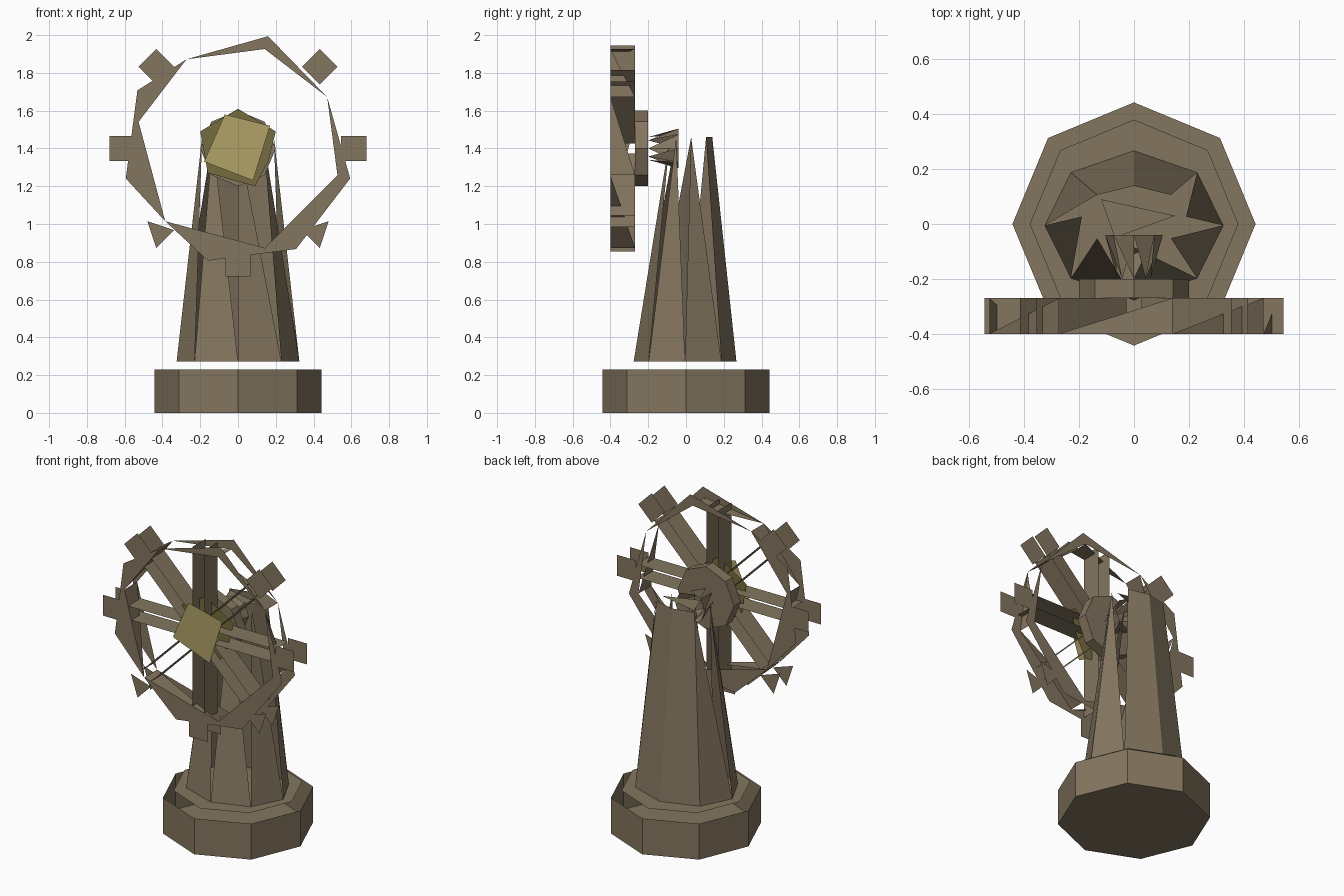
import bpy
from math import sin, cos, radians

cube = bpy.data.objects.get("Cube")
if cube:
    bpy.data.objects.remove(cube)


def material(name, rgb):
    mat = bpy.data.materials.new(name)
    mat.use_nodes = True
    color = (*rgb, 1)
    mat.diffuse_color = color
    shader = next(n for n in mat.node_tree.nodes if n.type == 'BSDF_PRINCIPLED')
    shader.inputs["Base Color"].default_value = color
    return mat


BROWN = material("weathered_brown", (.23, .18, .115))
GOLD = material("gold", (.44, .36, .14))
DARK_GOLD = material("dark_gold", (.18, .15, .05))

HUB_Z = 1.4
FRONT, BACK = -.4, -.27
INNER, OUTER = .545, .615


def build(name, polygons, mat=BROWN):
    """Make one object out of a list of polygons."""
    verts, faces = [], []
    for poly in polygons:
        faces.append(range(len(verts), len(verts) + len(poly)))
        verts.extend(poly)
    mesh = bpy.data.meshes.new(name)
    mesh.from_pydata(verts, [], [list(f) for f in faces])
    mesh.materials.append(mat)
    obj = bpy.data.objects.new(name, mesh)
    bpy.context.collection.objects.link(obj)
    return obj


def octagon(rx, ry, z, cy=0):
    """Horizontal eight sided ring, starting at +x."""
    angles = [radians(45 * i) for i in range(8)]
    return [(rx * cos(a), cy + ry * sin(a), z) for a in angles]


def wheel_point(angle, radius, y, side=0):
    """Point in the wheel plane, moved sideways along the tangent."""
    a = radians(angle)
    return (radius * cos(a) - side * sin(a), y,
            HUB_Z + radius * sin(a) + side * cos(a))


def band(low, high):
    """Quads joining two rings."""
    n = len(low)
    return [(low[i], low[(i + 1) % n], high[(i + 1) % n], high[i])
            for i in range(n)]


# Open cup base and the loose collar plate above it
floor, rim = octagon(.443, .443, 0), octagon(.443, .443, .23)
build("base_cup", [floor[::-1]] + band(floor, rim))
build("collar_plate", [octagon(.38, .38, .27)])

# Tapered tower: two whole panels at the back, pointed panels elsewhere
foot = octagon(.325, .272, .272, -.005)
top = octagon(.19, .112, 1.46, .027)
panels = []
for i, quad in enumerate(band(foot, top)):
    whole = i in (1, 2)
    panels.append(quad if whole else (quad[0], quad[1], quad[3]))
build("tower", panels)
build("tower_cap", [[(-.12, .09, 1.46), (-.07, -.05, 1.46), (.15, .03, 1.46)]])

# Axle of pointed splinters and the rear hub
splinters = []
for i in range(8):
    a = 45 * i
    splinters.append([wheel_point(a, .105, -.04),
                      wheel_point(a + 45, .105, -.04),
                      wheel_point(a, .06, -.2)])
build("axle", splinters)
hub_front = [wheel_point(45 * i, .2, BACK) for i in range(8)]
hub_back = [wheel_point(45 * i, .2, -.2) for i in range(8)]
build("rear_hub", band(hub_front, hub_back) + [hub_front, hub_back[::-1]])

# Wheel rim: broken flat plates at the front and the back
plates = [
    [(120, INNER), (75, OUTER), (30, INNER), (75, INNER)],
    [(120, INNER), (150, OUTER), (195, OUTER), (225, INNER), (165, INNER)],
    [(225, INNER), (255, OUTER), (300, OUTER), (345, OUTER),
     (345, INNER), (285, INNER)],
    [(345, OUTER), (30, INNER), (345, INNER)],
]
for label, y in (("front", FRONT), ("back", BACK)):
    build("rim_" + label,
          [[wheel_point(a, r, y) for a, r in plate] for plate in plates])

# Pointed strips lining the inside of the rim
corners = [30, 75, 120, 165, 225, 285, 345]
lining = []
for a, b in zip(corners, corners[1:] + corners[:1]):
    lining.append([wheel_point(a, INNER, FRONT),
                   wheel_point(b, INNER, FRONT),
                   wheel_point(a, INNER, BACK)])
build("rim_lining", lining)

# Eight spokes, each a pair of thin boards
boards = []
for i in range(8):
    for side in (-.042, .042):
        boards.append([wheel_point(45 * i, r, y, side)
                       for r, y in ((.08, FRONT), (INNER, FRONT),
                                    (INNER, BACK), (.08, BACK))])
build("spokes", boards)

# Paddles around the rim, the two lower diagonal ones broken to triangles
h = .067
square = [(-h, -h), (h, -h), (h, h), (-h, h)]
paddles = []
for y in (FRONT, BACK):
    for angle in (0, 45, 135, 180, 225, 270, 315):
        shape = square
        if angle in (225, 315):
            s = 1 if angle == 225 else -1
            shape = [(-h, s * h), (h, s * h), (0, -s * h)]
        paddles.append([wheel_point(angle, .612 + u, y, t) for u, t in shape])
build("paddles", paddles)

# Gold hub plates
build("hub_plate_rear", [[(x, -.33, z) for x, z in (
    (-.2, 1.49), (0, 1.61), (.2, 1.49), (.16, 1.33),
    (.09, 1.2), (-.16, 1.27))]], DARK_GOLD)
build("hub_plate_front", [[(x, FRONT - .002, z) for x, z in (
    (-.18, 1.33), (.08, 1.23), (.17, 1.52), (-.07, 1.58))]], GOLD)
